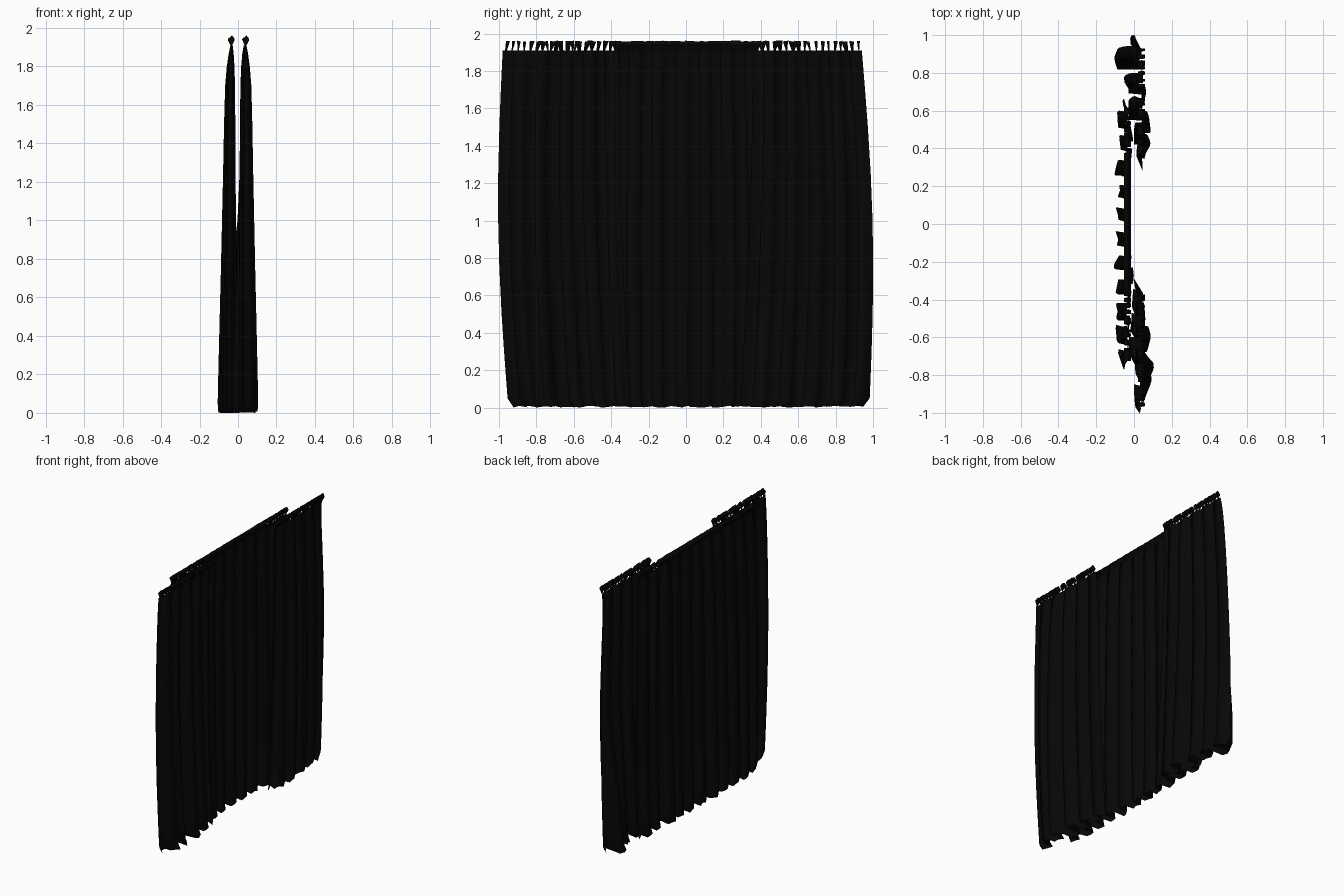
import bpy, math, random

if "Cube" in bpy.data.objects:
    bpy.data.objects.remove(bpy.data.objects["Cube"])

random.seed(4)
cloth = bpy.data.materials.new("black_cloth")
cloth.diffuse_color = (0.002, 0.002, 0.002, 1)
cloth.use_nodes = True
cloth.node_tree.nodes["Principled BSDF"].inputs["Base Color"].default_value = cloth.diffuse_color

# How far the folds have opened at each height: (z, openness)
ROWS = [(1.91, 0.06), (1.87, 0.18), (1.8, 0.33), (1.7, 0.45), (1.5, 0.53), (1.25, 0.6),
        (1.0, 0.68), (0.75, 0.76), (0.5, 0.85), (0.3, 0.92), (0.15, 0.97), (0.05, 1.0), (0.005, 0.95)]


def make_object(name, verts, faces, smooth=True):
    me = bpy.data.meshes.new(name)
    me.from_pydata(verts, [], faces)
    me.update()
    me.materials.append(cloth)
    ob = bpy.data.objects.new(name, me)
    bpy.context.collection.objects.link(ob)
    if smooth:
        me.shade_smooth()
    return ob


def x_at(path, y):
    """x of an outline (x, y) at a given y."""
    for (xa, ya), (xb, yb) in zip(path, path[1:]):
        if y <= yb:
            return xa + (xb - xa) * max(0, y - ya) / (yb - ya)
    return path[-1][0]


def pleat_path(plus_x, minus_x, count):
    """Deep pleats weaving between the two hem outlines."""
    h0, h1 = plus_x[0][1], plus_x[-1][1]
    p = (h1 - h0) / count
    pts = [plus_x[0]]
    for k in range(count):
        y = h0 + k * p
        for line, u in ((minus_x, 0.02), (minus_x, 0.28), (minus_x, 0.54),
                        (plus_x, 0.46), (plus_x, 0.74), (plus_x, 1.0)):
            yy = min(h1, max(h0, y + (u + random.uniform(-0.05, 0.05)) * p))
            pts.append((x_at(line, yy), yy))
    return pts + [plus_x[-1]]


def curtain(name, plus_x, minus_x, count, top_x, y0, y1, side):
    """Pleated drape gathered along top_x; side = +1 front pair, -1 back."""
    pts = pleat_path(plus_x, minus_x, count)
    n = len(pts)
    h0, h1 = plus_x[0][1], plus_x[-1][1]
    jitter = [random.uniform(0, 0.01) for _ in pts]
    verts, faces = [], []
    for r, (z, w) in enumerate(ROWS):
        t = 1 - z / 1.91
        bulge = 1 + 0.04 * math.sin(math.pi * t)
        s = min(1, max(0, (1.2 - z) / 1.1))
        low = s * s * (3 - 2 * s)
        for i, (hx, hy) in enumerate(pts):
            ty = y0 + (y1 - y0) * (hy - h0) / (h1 - h0)
            # the part crossing the middle plane only spreads near the floor
            lim = max(hx, -0.001) if side > 0 else min(hx, -0.006)
            inner = (hx - top_x) * side < 0
            x = top_x + (lim - top_x) * (w ** 0.5 if inner else w) + (hx - lim) * low
            y = (ty + (hy - ty) * t) * bulge
            zz = z
            if r == len(ROWS) - 1:
                y *= 0.97
                zz = jitter[i]
            verts.append((x, y, zz))
    for r in range(len(ROWS) - 1):
        for i in range(n - 1):
            a = r * n + i
            faces.append((a, a + n, a + n + 1, a + 1))
    return make_object(name, verts, faces)


def loop_band(verts, faces, x, ya, yb, slant=0.0, pinch=0.4):
    """Diamond-section band of cloth standing above the top edge."""
    section = [(0, 1.905), (0.018, 1.943), (0.004, 1.962), (-0.018, 1.943)]
    b = len(verts)
    mid = (ya + yb) / 2
    for y in (ya, yb):
        for dx, z in section:
            k = (z - 1.905) / 0.057
            spread = pinch + (1 - pinch) * k
            verts.append((x + dx, mid + (y - mid) * spread + slant * k, z - random.uniform(0, 0.006)))
    for i in range(4):
        j = (i + 1) % 4
        faces.append((b + i, b + j, b + 4 + j, b + 4 + i))
    faces.append((b + 3, b + 2, b + 1, b))
    faces.append((b + 4, b + 5, b + 6, b + 7))


def ties(name, x, y0, y1, step, width):
    verts, faces = [], []
    n = round((y1 - y0) / step)
    for i in range(n):
        y = y0 + (y1 - y0) * (i + 0.5) / n
        w = width * random.uniform(0.5, 1.25) / 2
        loop_band(verts, faces, x, y - w, y + w, random.uniform(-0.016, 0.016), random.uniform(0.1, 0.5))
    make_object(name, verts, faces, False)


# Hem outlines of the three drapes, +x side then -x side
back_p = [(-0.06, -0.75), (-0.03, -0.7), (-0.035, -0.6), (-0.02, -0.5), (-0.02, -0.4), (0.0, -0.28),
          (-0.01, -0.2), (-0.025, -0.1), (-0.02, 0.05), (-0.025, 0.2), (-0.015, 0.35), (-0.005, 0.45),
          (-0.03, 0.58), (-0.06, 0.65)]
back_m = [(-0.06, -0.75), (-0.085, -0.68), (-0.1, -0.52), (-0.085, -0.46), (-0.105, -0.4), (-0.085, -0.3),
          (-0.11, -0.22), (-0.08, -0.17), (-0.1, -0.13), (-0.08, -0.09), (-0.1, -0.05), (-0.08, 0.03),
          (-0.1, 0.1), (-0.07, 0.19), (-0.105, 0.27), (-0.07, 0.39), (-0.085, 0.52), (-0.09, 0.6), (-0.06, 0.65)]
left_p = [(0.03, -0.95), (0.06, -0.88), (0.105, -0.8), (0.105, -0.74), (0.05, -0.71), (0.09, -0.6),
          (0.06, -0.5), (0.05, -0.38), (0.0, -0.3)]
left_m = [(0.03, -0.95), (-0.015, -0.9), (0.04, -0.8), (0.0, -0.74), (-0.03, -0.65), (-0.015, -0.53),
          (-0.01, -0.41), (0.0, -0.3)]
right_p = [(0.045, 0.29), (0.06, 0.38), (0.095, 0.44), (0.08, 0.56), (0.035, 0.6), (0.065, 0.71),
           (0.04, 0.8), (0.04, 0.92), (-0.02, 0.98)]
right_m = [(0.045, 0.29), (0.0, 0.4), (0.0, 0.5), (-0.03, 0.57), (-0.03, 0.74), (-0.07, 0.8),
           (-0.105, 0.88), (-0.08, 0.94), (-0.02, 0.98)]

curtain("back_curtain", back_p, back_m, 11, -0.035, -0.73, 0.62, -1)
curtain("front_curtain_left", left_p, left_m, 5, 0.04, -0.98, -0.36, 1)
curtain("front_curtain_right", right_p, right_m, 5, 0.04, 0.36, 0.94, 1)

# Knotted ties along the top edges
ties("front_ties_left", 0.04, -0.98, -0.36, 0.032, 0.029)
ties("front_ties_right", 0.04, 0.36, 0.94, 0.032, 0.029)
ties("back_ties_left", -0.035, -0.74, -0.36, 0.032, 0.03)
ties("back_ties_right", -0.035, 0.36, 0.62, 0.032, 0.03)

# Solid gathered heading in the middle of the back panel
hv, hf = [], []
for i in range(18):
    ya = -0.37 + i * 0.041
    loop_band(hv, hf, -0.035, ya - 0.005, ya + 0.046, 0, 0.95)
make_object("back_heading", hv, hf, False)
